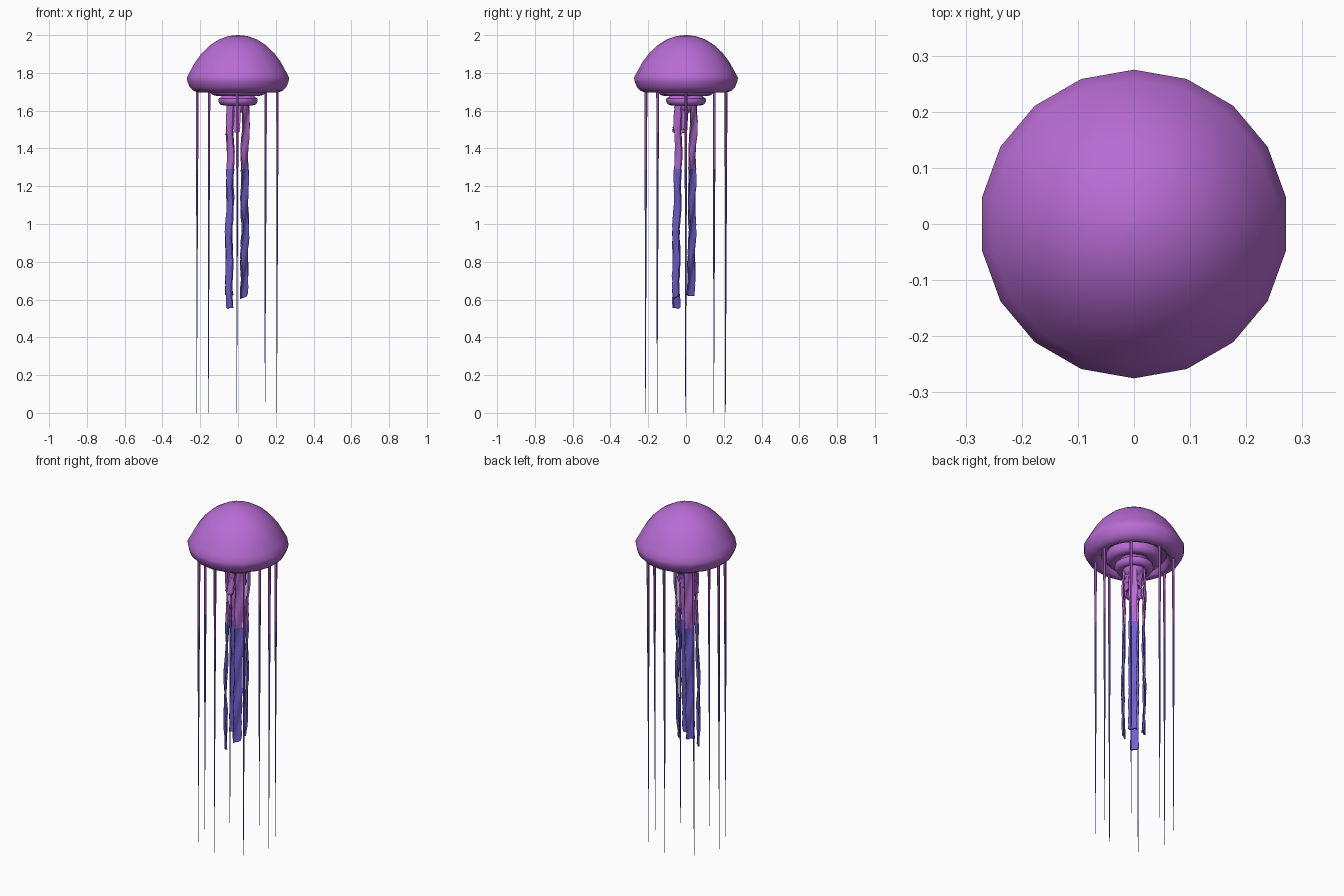
import bpy, bmesh, math, random
from mathutils import Vector

random.seed(4)
if "Cube" in bpy.data.objects:
    bpy.data.objects.remove(bpy.data.objects["Cube"], do_unlink=True)


def material(name, rgb):
    m = bpy.data.materials.new(name)
    m.use_nodes = True
    m.diffuse_color = (*rgb, 1)
    m.node_tree.nodes["Principled BSDF"].inputs["Base Color"].default_value = (*rgb, 1)
    return m


ORCHID = material("orchid purple", (0.48, 0.15, 0.66))
BLUE = material("violet blue", (0.16, 0.12, 0.62))
COLOUR_CHANGE = 1.29


def loft(name, rings, smooth=50):
    """Skin closed rings of equal size; faces under the colour change turn blue."""
    bm = bmesh.new()
    loops = [[bm.verts.new(p) for p in ring] for ring in rings]
    n = len(loops[0])
    for a, b in zip(loops, loops[1:]):
        for i in range(n):
            j = (i + 1) % n
            bm.faces.new((a[i], a[j], b[j], b[i]))
    bm.faces.new(loops[0])
    bm.faces.new(loops[-1])
    bmesh.ops.remove_doubles(bm, verts=bm.verts, dist=1e-6)
    bmesh.ops.recalc_face_normals(bm, faces=bm.faces)
    for f in bm.faces:
        f.material_index = int(f.calc_center_median().z < COLOUR_CHANGE)
    me = bpy.data.meshes.new(name)
    bm.to_mesh(me)
    bm.free()
    me.materials.append(ORCHID)
    me.materials.append(BLUE)
    ob = bpy.data.objects.new(name, me)
    bpy.context.collection.objects.link(ob)
    bpy.ops.object.select_all(action="DESELECT")
    ob.select_set(True)
    bpy.context.view_layer.objects.active = ob
    bpy.ops.object.shade_smooth_by_angle(angle=math.radians(smooth))
    return ob


def circle(cx, cy, z, r, n):
    return [Vector((cx + r * math.sin(math.tau * i / n),
                    cy + r * math.cos(math.tau * i / n), z)) for i in range(n)]


def lathe(name, profile, n=18):
    return loft(name, [circle(0, 0, z, r, n) for r, z in profile])


# Bell: dome, rolled rim and hollow underside
lathe("bell", [(0.004, 2.0), (0.05, 1.995), (0.1, 1.978), (0.15, 1.947),
               (0.195, 1.904), (0.23, 1.857), (0.256, 1.81), (0.275, 1.775),
               (0.272, 1.755), (0.26, 1.725), (0.24, 1.705), (0.212, 1.695),
               (0.19, 1.705), (0.178, 1.73), (0.1, 1.745), (0.004, 1.75)])

# Stepped mouth rings under the bell
lathe("upper_mouth_ring", [(0.1, 1.745), (0.15, 1.735), (0.152, 1.70), (0.135, 1.683),
                           (0.115, 1.678), (0.09, 1.69)])
lathe("lower_mouth_ring", [(0.08, 1.70), (0.09, 1.672), (0.104, 1.665), (0.106, 1.65),
                           (0.096, 1.633), (0.075, 1.627), (0.05, 1.64)])
lathe("mouth_stalk", [(0.06, 1.66), (0.062, 1.63), (0.05, 1.60), (0.03, 1.59)], 12)

# Eight long tapering tentacles around the rim
heights = [1.72, 1.5, COLOUR_CHANGE, 1.0, 0.7, 0.35, 0.0]
for k in range(8):
    a = math.tau * k / 8
    rings = []
    for z in heights:
        t = 1 - z / heights[0]
        x = 0.212 * math.cos(a) - 0.003 - 0.004 * t
        y = 0.212 * math.sin(a) - 0.003 * t
        rings.append(circle(x, y, z, 0.0065 * (1 - t) + 0.0012, 6))
    loft(f"tentacle_{k + 1}", rings)


def frilled_arm(name, angle, radius, top, bottom, width, thick, rows):
    """Flat, ragged ribbon hanging with its broad side facing outward."""
    out = Vector((math.cos(angle), math.sin(angle), 0))
    side = Vector((-out.y, out.x, 0))
    cols = 5
    rings = []
    phase = random.uniform(0, math.tau)
    levels = sorted([top + (bottom - top) * i / rows for i in range(rows + 1)]
                    + [COLOUR_CHANGE] * (bottom < COLOUR_CHANGE), reverse=True)
    for z in levels:
        t = (top - z) / (top - bottom)
        w = width * random.uniform(0.88, 1.1) / 2
        sway = 0.003 * math.sin(9 * t + phase)
        centre = out * (radius + sway) + Vector((-0.008 * t, -0.014 * t, 0))
        front, back = [], []
        for c in range(cols):
            u = 2 * c / (cols - 1) - 1
            ripple = thick * 0.5 * math.sin(2.5 * u + 24 * t + phase)
            drop = random.uniform(-0.01, 0.01) if z == levels[-1] else 0
            p = centre + side * (u * w) + Vector((0, 0, z + drop))
            front.append(p + out * (ripple + thick / 2))
            back.append(p + out * (ripple - thick / 2))
        rings.append(front + back[::-1])
    return loft(name, rings, 40)


# Four long arms on the diagonals, each a different length
for k, bottom in enumerate([0.62, 0.62, 0.56, 0.61]):
    frilled_arm(f"long_arm_{k + 1}", math.radians(45 + 90 * k), 0.056,
                1.66, bottom, 0.046, 0.009, 36)

# Four short frilled arms between them
for k, bottom in enumerate([1.50, 1.52, 1.48, 1.49]):
    frilled_arm(f"short_arm_{k + 1}", math.radians(90 * k), 0.045,
                1.66, bottom, 0.036, 0.012, 8)
